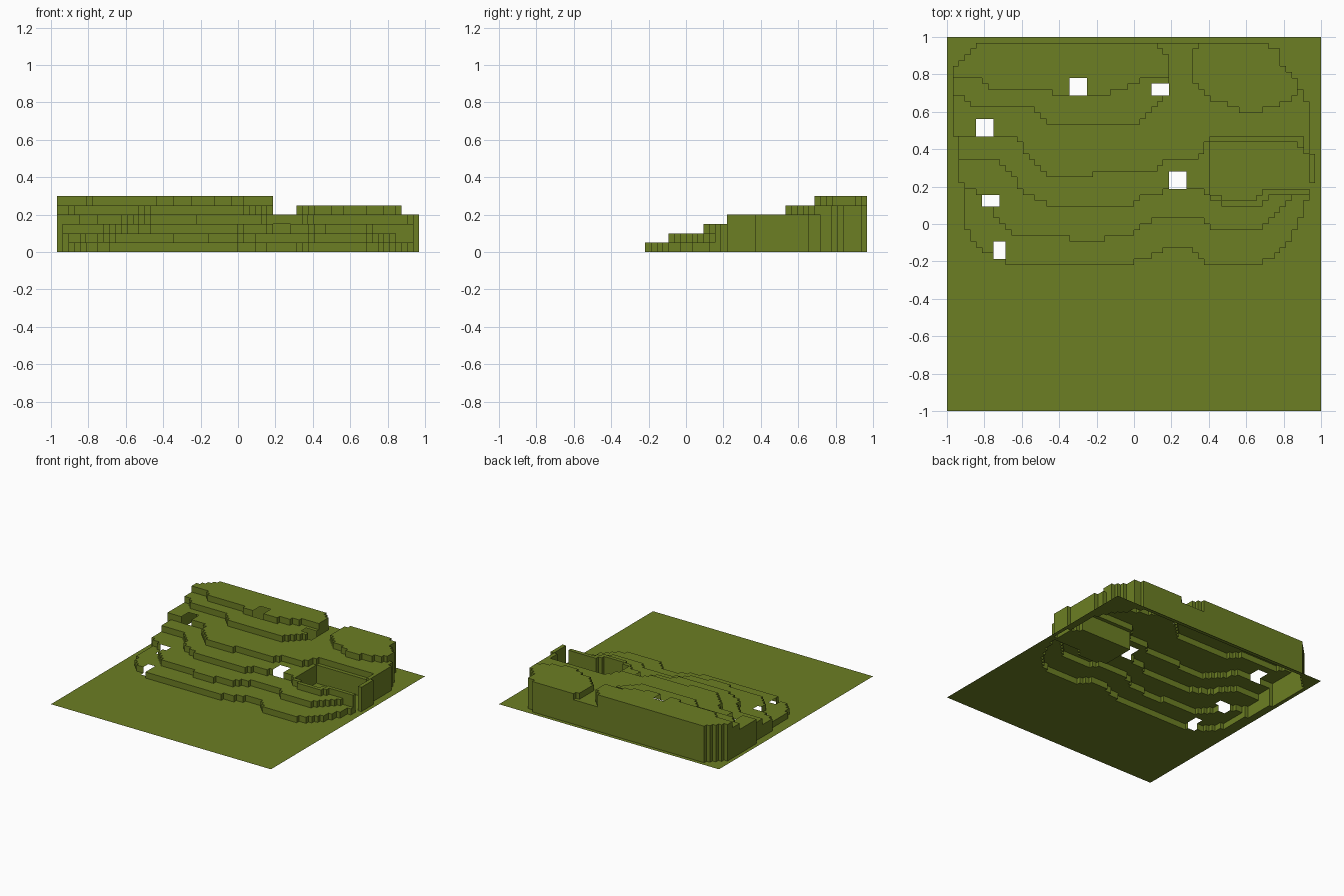
import bpy, bmesh

if "Cube" in bpy.data.objects:
    bpy.data.objects.remove(bpy.data.objects["Cube"])

N, U, STEP = 64, 1 / 32, 0.05      # grid cells, cell size, terrace height

# Front edge of each terrace, in grid units (x, y)
beach = [(-29, 0), (-28, -2), (-26, -4.5), (-23, -6.2), (-21, -7), (0, -7), (0, -6), (4, -5.3),
         (6, -4), (9, -4), (11, -6), (12, -7), (21, -7), (24, -5.5), (27, -3), (28, 0), (29, 2), (30, 5)]
low = [(-31, 6), (-28, 6), (-26, 4), (-24, 2), (-22, -1), (-20, -2), (-11, -2), (-11, -3), (-5, -3),
       (-5, -2), (0, -2), (0, -1), (4, 1), (11, 1), (12, 0), (14, -1), (22, -1), (24, 1), (28, 5), (30, 5)]
middle = [(-31, 11), (-24, 11), (-22, 9), (-20, 7), (-19, 5), (-16, 4), (-14, 3), (0, 3), (2, 5),
          (4, 5), (6, 6), (11, 6), (14, 4), (16, 3), (22, 3), (24, 5), (30, 5)]
high = [(-31, 15), (-21, 15), (-19, 13), (-17, 10), (-15, 9), (-15, 8), (-7, 8), (-7, 9), (4, 9),
        (5, 11), (11, 11), (12, 13), (14, 15), (29, 15), (29, 12), (30, 12)]
upper = [(-31, 22), (-30, 22), (-28, 20), (-18, 20), (-17, 19), (-14, 17), (0, 17), (2, 18), (4, 20),
         (6, 22), (6, 99), (10, 99), (10, 25), (12, 22), (14, 21), (17, 20), (18, 19), (22, 19),
         (23, 20), (27, 21), (28, 23), (29, 23)]
top = [(-31, 25), (-27, 25), (-25, 23.5), (-20, 23), (-14, 23), (-14, 22), (-5, 22), (-2, 23),
       (1, 24), (1, 25), (6, 25)]
terraces = [beach, low, middle, high, upper, top]

# Outer footprint of the hill, and the sunken pit
hill = [(-31, 26), (-31, 15), (-30, 15), (-30, 7), (-29, 7), (-29, -8), (30, -8), (30, 21), (29, 21),
        (29, 23), (28, 24), (27, 26), (25, 28), (25, 30), (22, 31), (-27, 31), (-27, 30), (-29, 29), (-30, 27)]
pit = [(13, 6), (14, 5), (16, 4), (21, 4), (23, 6), (30, 6), (30, 12), (29, 12), (29, 13),
       (28, 13), (28, 14), (14, 14), (13, 13)]
# Openings in the surface: x0, x1, y0, y1
openings = [(-11, -8, 22, 25), (3, 6, 22, 24), (-27, -24, 15, 18),
            (6, 9, 6, 9), (-26, -23, 3, 5), (-24, -22, -6, -3)]


def front(points, x):
    for (x0, y0), (x1, y1) in zip(points, points[1:]):
        if x0 <= x < x1:
            return y0 + (y1 - y0) * (x - x0) / (x1 - x0)
    return 99


def inside(poly, x, y):
    hit = False
    for (x0, y0), (x1, y1) in zip(poly, poly[1:] + poly[:1]):
        if (y0 > y) != (y1 > y) and x < x0 + (x1 - x0) * (y - y0) / (y1 - y0):
            hit = not hit
    return hit


def level(i, j):
    x, y = i - 31.5, j - 31.5
    if 30 < x < 31 and 7 < y < 12:                 # pit's outer rim
        return 4
    if inside(pit, x, y) or not inside(hill, x, y):
        return 0
    lv = max([k + 1 for k, t in enumerate(terraces) if y > front(t, x)], default=0)
    # clipped back corners of the two upper plateaus
    if lv > 4 and (4 < x < 6 and y > 31 - 1.5 * (x - 4) or 10 < x < 12 and y > 19.2 + x):
        lv = 4
    return lv


def is_open(i, j):
    x, y = i - 31.5, j - 31.5
    return any(a < x < b and c < y < d for a, b, c, d in openings)


H = [[level(i, j) for j in range(N)] for i in range(N)]
gap = [[is_open(i, j) for j in range(N)] for i in range(N)]

bm = bmesh.new()
verts = {}


def quad(*keys):
    for k in keys:
        if k not in verts:
            verts[k] = bm.verts.new(((k[0] - 32) * U, (k[1] - 32) * U, k[2] * STEP))
    bm.faces.new([verts[k] for k in keys])


def riser(p, q, a, b):
    """Vertical wall on grid edge p-q between levels a and b."""
    if a < b:
        p, q = q, p
    for z in range(min(a, b), max(a, b)):
        quad((*p, z), (*q, z), (*q, z + 1), (*p, z + 1))


for i in range(N):
    for j in range(N):
        if gap[i][j]:
            continue
        h = H[i][j]
        quad((i, j, h), (i + 1, j, h), (i + 1, j + 1, h), (i, j + 1, h))
        if i + 1 < N and not gap[i + 1][j]:
            riser((i + 1, j), (i + 1, j + 1), h, H[i + 1][j])
        if j + 1 < N and not gap[i][j + 1]:
            riser((i + 1, j + 1), (i, j + 1), h, H[i][j + 1])

# Slightly softened outer edges
sharp = [e for e in bm.edges if len(e.link_faces) == 2 and e.is_convex and e.calc_face_angle(0) > 1]
bmesh.ops.bevel(bm, geom=sharp, offset=0.006, segments=1, affect='EDGES', clamp_overlap=True)

mesh = bpy.data.meshes.new("terraced_ground")
bm.to_mesh(mesh)
bm.free()
ground = bpy.data.objects.new("terraced_ground", mesh)
bpy.context.collection.objects.link(ground)

mat = bpy.data.materials.new("olive_green")
mat.diffuse_color = (0.15, 0.21, 0.017, 1)
mat.use_nodes = True
mat.node_tree.nodes["Principled BSDF"].inputs["Base Color"].default_value = mat.diffuse_color
mesh.materials.append(mat)
